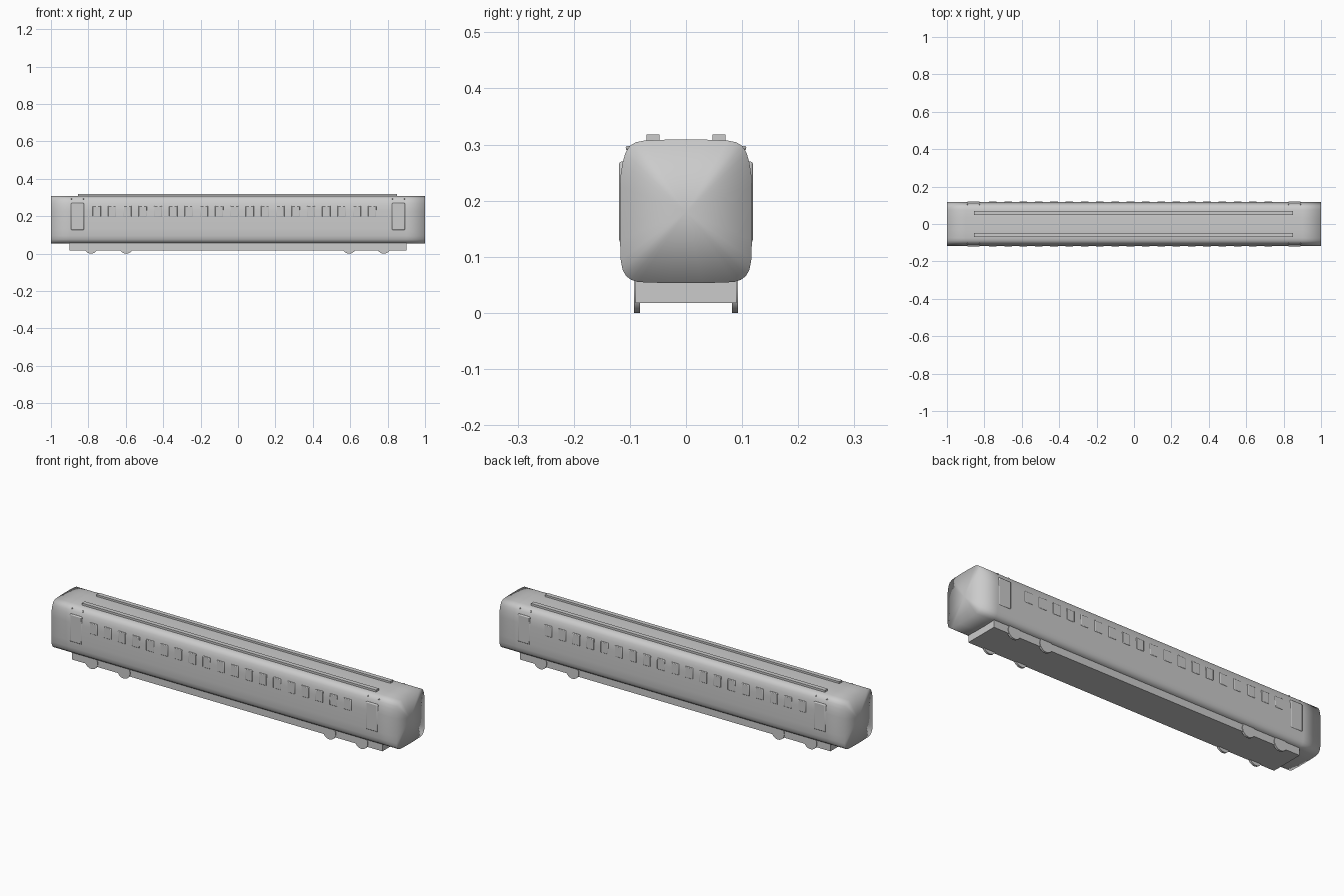
import bpy, bmesh, math

if "Cube" in bpy.data.objects:
    bpy.data.objects.remove(bpy.data.objects["Cube"])


def box(name, x, y, z, bevel=0.0):
    """Box from (min, max) ranges, optionally with softened edges."""
    bpy.ops.mesh.primitive_cube_add(
        size=1, location=(sum(x) / 2, sum(y) / 2, sum(z) / 2))
    ob = bpy.context.object
    ob.name = name
    ob.scale = (x[1] - x[0], y[1] - y[0], z[1] - z[0])
    bpy.ops.object.transform_apply(location=False, rotation=False, scale=True)
    if bevel:
        mod = ob.modifiers.new("soft_edges", 'BEVEL')
        mod.width = bevel
        mod.segments = 2
        bpy.ops.object.shade_smooth_by_angle()
    return ob


def side_box(name, x, side, z, bevel):
    y = sorted((side * 0.105, side * 0.1195))
    return box(name, x, y, z, bevel)


# Carriage body: half cross-section (y, z), mirrored and swept along x
half = [(0.03, 0.053), (0.085, 0.055), (0.098, 0.059), (0.107, 0.066),
        (0.113, 0.077), (0.1165, 0.095), (0.1175, 0.13), (0.1175, 0.225),
        (0.1165, 0.245), (0.113, 0.268), (0.108, 0.285), (0.101, 0.297),
        (0.090, 0.304), (0.075, 0.307), (0.03, 0.309)]
profile = half + [(-y, z) for y, z in reversed(half)]
bm = bmesh.new()
rings = [[bm.verts.new((x, y, z)) for y, z in profile]
         for x in (-1, -0.9, 0.9, 1)]
n = len(profile)
for a, b in zip(rings, rings[1:]):
    for i in range(n):
        j = (i + 1) % n
        bm.faces.new((a[i], a[j], b[j], b[i]))
for ring, x in ((rings[0], -1), (rings[-1], 1)):
    centre = bm.verts.new((x, 0, 0.18))
    for i in range(n):
        bm.faces.new((ring[i], ring[(i + 1) % n], centre))
bmesh.ops.recalc_face_normals(bm, faces=bm.faces)
for f in bm.faces:
    f.smooth = True
mesh = bpy.data.meshes.new("carriage_body")
bm.to_mesh(mesh)
bm.free()
bpy.context.collection.objects.link(bpy.data.objects.new("carriage_body", mesh))

# Underframe
box("underframe", (-0.9, 0.9), (-0.09, 0.09), (0.018, 0.07))

for side in (-1, 1):
    # Roof rails
    y0 = side * 0.059
    box("roof_rail", (-0.855, 0.85), (y0 - 0.0115, y0 + 0.0115), (0.3, 0.318))

    # Windows
    for i in range(19):
        x = -0.755 + i * 0.0818
        side_box("window", (x - 0.022, x + 0.022), side, (0.197, 0.255), 0.003)

    # Doors with small marker lamps above
    for x in (-0.858, 0.858):
        side_box("door", (x - 0.035, x + 0.035), side, (0.126, 0.27), 0.005)
        for dx in (-0.032, 0.032):
            bpy.ops.mesh.primitive_uv_sphere_add(
                segments=10, ring_count=6, radius=0.004,
                location=(x + dx, side * 0.1035, 0.294))
            bpy.context.object.name = "marker_lamp"

    # Wheels
    for x in (-0.786, -0.598, 0.594, 0.78):
        bpy.ops.mesh.primitive_cylinder_add(
            vertices=32, radius=0.037, depth=0.011,
            location=(x, side * 0.0875, 0.037), rotation=(math.pi / 2, 0, 0))
        bpy.context.object.name = "wheel"
        bpy.ops.object.shade_smooth_by_angle()
